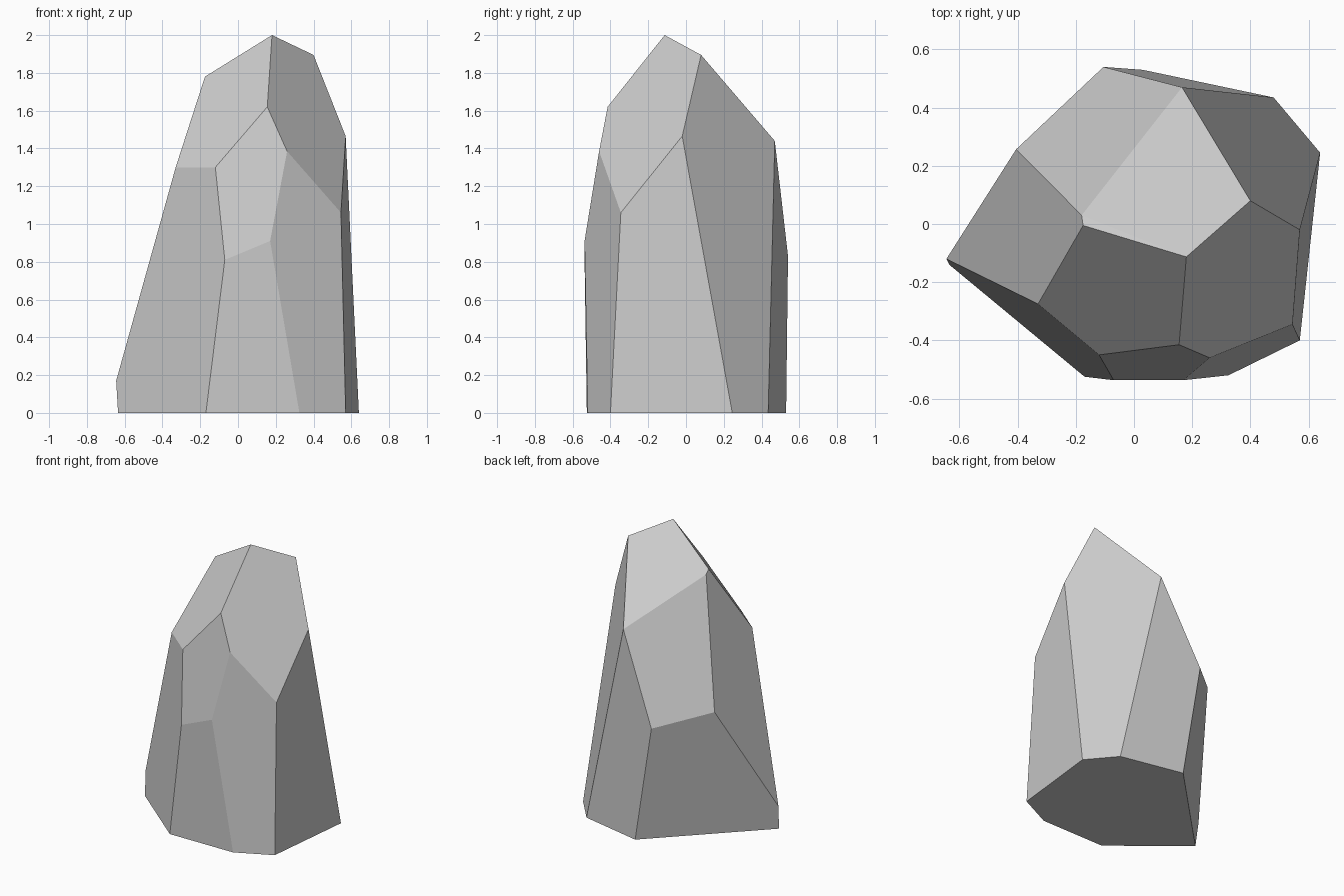
import bpy, bmesh, math

# Corner points of the faceted stone, grouped by level
base = [(-0.635, -0.14, 0), (-0.17, -0.525, 0), (0.325, -0.52, 0), (0.57, -0.40, 0),
        (0.64, 0.245, 0), (0.48, 0.435, 0), (0.03, 0.53, 0)]
waist = [(-0.645, -0.12, 0.17), (-0.07, -0.537, 0.81), (0.17, -0.537, 0.91),
         (0.545, -0.345, 1.06), (-0.105, 0.54, 0.83), (-0.405, 0.257, 0.92)]
shoulder = [(-0.33, -0.275, 1.30), (-0.12, -0.45, 1.30), (0.26, -0.46, 1.385),
            (0.57, -0.02, 1.465), (0.165, 0.47, 1.44)]
crown = [(0.155, -0.415, 1.62), (-0.175, -0.005, 1.78), (-0.18, 0.03, 1.755),
         (0.40, 0.08, 1.895), (0.18, -0.113, 2.0)]

# Wrap the points in a convex skin and merge nearly coplanar triangles into facets
bm = bmesh.new()
for co in base + waist + shoulder + crown:
    bm.verts.new(co)
bmesh.ops.convex_hull(bm, input=bm.verts[:])
bmesh.ops.dissolve_limit(bm, angle_limit=math.radians(3),
                         verts=bm.verts[:], edges=bm.edges[:])
bmesh.ops.recalc_face_normals(bm, faces=bm.faces[:])

mesh = bpy.data.meshes.new("standing_stone")
bm.to_mesh(mesh)
bm.free()
stone = bpy.data.objects.new("standing_stone", mesh)
bpy.context.collection.objects.link(stone)
